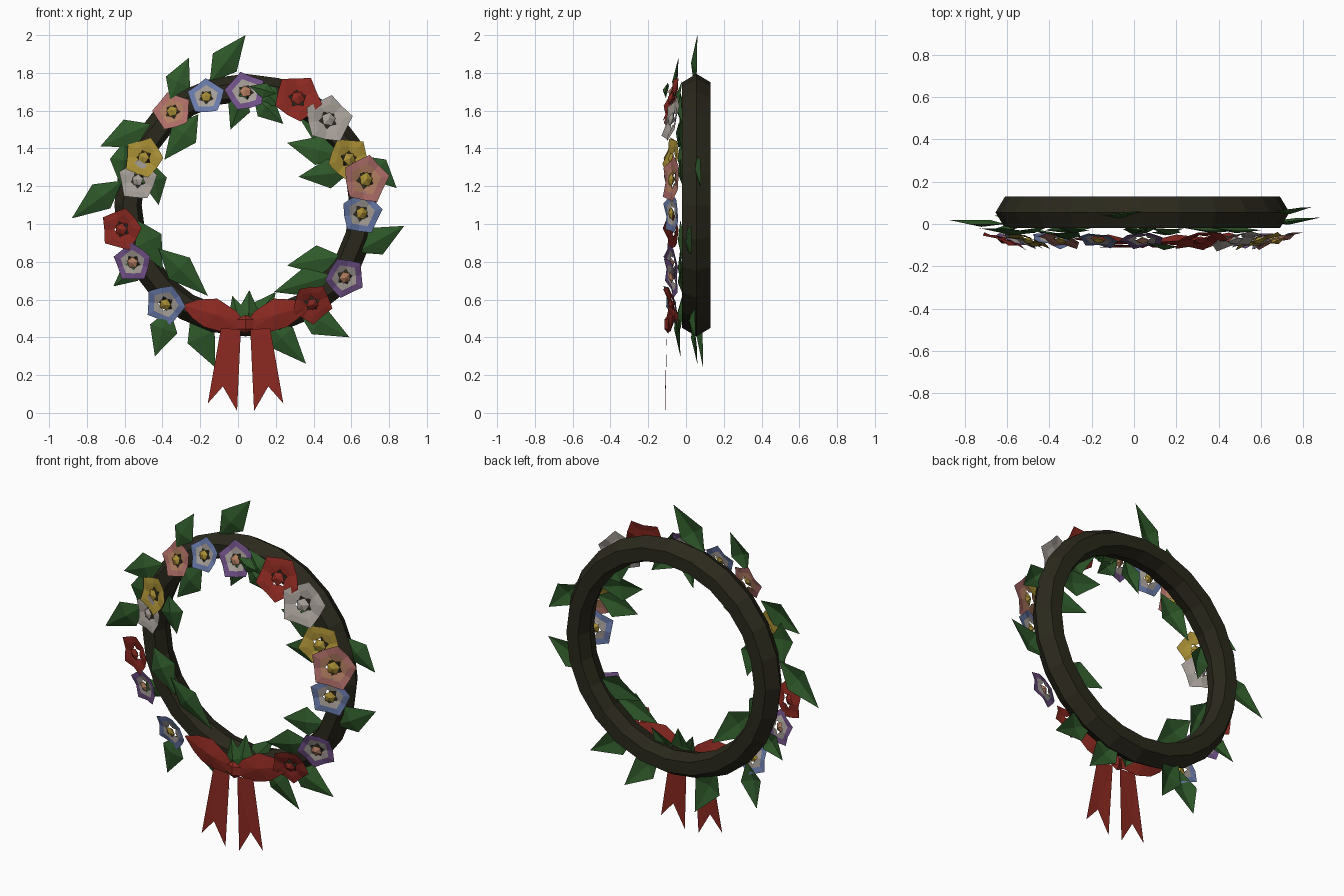
import bpy, math
from math import sin, cos, radians, pi
from mathutils import Vector, Matrix

cube = bpy.data.objects.get("Cube")
if cube:
    bpy.data.objects.remove(cube)

CENTRE = Vector((0.04, 0, 1.1))


def make_material(name, rgb):
    mat = bpy.data.materials.new(name)
    mat.use_nodes = True
    mat.diffuse_color = (*rgb, 1)
    for node in mat.node_tree.nodes:
        if node.type == 'BSDF_PRINCIPLED':
            node.inputs["Base Color"].default_value = (*rgb, 1)
            node.inputs["Roughness"].default_value = 0.9
    return mat


PALETTE = {
    "bark": (.024, .022, .012), "green": (.028, .1, .023), "red": (.26, .022, .015),
    "white": (.39, .35, .32), "yellow": (.39, .27, .035), "pink": (.43, .155, .14),
    "blue": (.14, .195, .4), "purple": (.16, .08, .24), "peach": (.45, .21, .12),
}
MATS = {name: make_material(name, rgb) for name, rgb in PALETTE.items()}


def build(name, verts, faces, colours, indices=None):
    """Make a flat-shaded object; indices gives a colour slot per face."""
    mesh = bpy.data.meshes.new(name)
    mesh.from_pydata(verts, [], faces)
    for colour in colours:
        mesh.materials.append(MATS[colour])
    for poly, slot in zip(mesh.polygons, indices or []):
        poly.material_index = slot
    mesh.update()
    obj = bpy.data.objects.new(name, mesh)
    bpy.context.collection.objects.link(obj)
    return obj


# Twig hoop: a six-sided section (radius, depth) swept round the centre
SECTION = [(.695, .055), (.65, .13), (.575, .13), (.55, .055), (.575, -.02), (.65, -.02)]
STEPS, SIDES = 24, len(SECTION)
verts, faces = [], []
for step in range(STEPS):
    a = 2 * pi * step / STEPS
    for s, (r, y) in enumerate(SECTION):
        verts.append(CENTRE + Vector((r * cos(a), y, r * sin(a))))
        here, after = step * SIDES, (step + 1) % STEPS * SIDES
        t = (s + 1) % SIDES
        faces.append((here + s, here + t, after + t, after + s))
build("hoop", verts, faces, ["bark"])


# Leaves: folded kites from a base point to a tip
def leaf(number, bx, bz, tx, tz, y):
    base, tip = Vector((bx, y - .01, bz)), Vector((tx, y + .01, tz))
    along = tip - base
    side = along.cross(Vector((0, 1, 0))).normalized()
    twist = Matrix.Rotation(.12 * (-1) ** number, 3, along)
    side = twist @ side * min(.08, along.length * .29)
    ridge = twist @ Vector((0, -.022, 0))
    middle = base + along * .42
    verts = [base, middle + side, tip, middle - side, middle + ridge]
    build("leaf_%d" % number, verts,
          [(0, 4, 1), (1, 4, 2), (2, 4, 3), (3, 4, 0)], ["green"])


LEAVES = [
    (-.15, 1.75, .04, 2, .05), (-.36, 1.66, -.26, 1.88, -.05),
    (-.46, 1.53, -.73, 1.41, -.03), (-.61, 1.23, -.88, 1.03, .01),
    (-.21, 1.58, -.39, 1.34, -.02), (-.46, 1.33, -.42, 1.1, .02),
    (.04, 1.7, -.04, 1.5, -.02), (.08, 1.68, .24, 1.53, -.03),
    (.55, 1.36, .26, 1.43, .02), (.6, 1.28, .32, 1.25, -.02),
    (.53, 1.44, .32, 1.57, .05), (.66, 1.36, .84, 1.19, .07),
    (.62, .85, .88, .99, .02), (.5, .73, .19, .64, -.02),
    (.55, .83, .26, .78, .04), (.31, .55, .59, .4, .04),
    (.14, .5, .36, .26, .05), (-.25, .52, -.12, .24, .08),
    (-.36, .55, -.44, .3, -.04), (-.5, .8, -.66, .67, .03),
    (-.42, .87, -.16, .62, -.02), (-.53, 1.02, -.4, .76, -.02),
    (.05, .44, .06, .65, -.02), (.06, .46, .2, .64, .03),
    (.2, 1.69, .06, 1.73, -.1), (-.6, 1.44, -.62, 1.2, -.02),
    (.22, 1.62, .08, 1.76, -.03), (.03, .42, -.03, .62, -.03),
]
for number, values in enumerate(LEAVES):
    leaf(number, *values)


# Flowers: five petals around a star-shaped gap, with a pointed centre
def flower(number, colours, angle, distance, radius, roll):
    a = radians(angle)
    radial = Vector((cos(a), 0, sin(a)))
    normal = (Vector((0, -1, 0)) + radial * .36).normalized()
    right = normal.cross(Vector((0, 0, 1))).normalized() * -1
    up = normal.cross(right)
    origin = CENTRE + radial * distance + Vector((0, -.075, 0))

    def place(t, r, h):
        return origin + (right * cos(t) + up * sin(t)) * r * radius + normal * h * radius

    verts, faces, slots = [], [], []
    rings = [((.25, -.05), (.38, -.07)), ((.66, .02), (.55, -.01)), ((1.02, .08), (.84, -.03))]
    for tip, dent in rings:
        for k in range(10):
            r, h = dent if k % 2 else tip
            verts.append(place(radians(roll) + k * pi / 5, r, h))
    for ring in range(2):
        for k in range(10):
            n = (k + 1) % 10
            lo, hi = ring * 10, ring * 10 + 10
            faces.append((lo + k, lo + n, hi + n, hi + k))
            slots.append(1 - ring)
    first = len(verts)
    for k in range(5):
        verts.append(place(radians(roll) + k * pi * .4, .3, .04))
    verts += [place(0, 0, .17), place(0, 0, -.14)]
    for k in range(5):
        n = first + (k + 1) % 5
        faces += [(first + k, n, first + 5), (n, first + k, first + 6)]
        slots += [2, 2]
    build("flower_%d" % number, verts, faces, colours, slots)


# Petal edge, petal base and centre colours
KINDS = {
    "pink": ("pink", "peach", "yellow"), "blue": ("blue", "white", "yellow"),
    "purple": ("purple", "white", "peach"), "red": ("red",) * 3,
    "white": ("white",) * 3, "yellow": ("yellow",) * 3,
}
FLOWERS = [
    ("pink", 128, .63, .105, 35), ("blue", 110, .61, .1, 21),
    ("purple", 90, .6, .11, 32), ("red", 64, .63, .13, 56),
    ("white", 46, .63, .13, 7), ("yellow", 24, .6, .12, 49),
    ("pink", 12, .65, .13, 8), ("blue", -4, .615, .115, 10),
    ("purple", -36, .65, .11, 44), ("red", -56, .63, .11, 60),
    ("blue", 231, .675, .11, 66), ("purple", 207, .67, .105, 18),
    ("red", 191, .67, .115, 3), ("white", 167, .585, .11, 13),
    ("yellow", 155, .595, .11, 70),
]
for number, (kind, *values) in enumerate(FLOWERS):
    flower(number, KINDS[kind], *values)

# Bow: mirrored loops and notched tails around a knot
LOOP = [(0, .48), (.05, .54), (.15, .605), (.25, .6), (.34, .57),
        (.28, .5), (.22, .455), (.13, .43), (.03, .44)]
TAIL = [(.025, .44), (.045, .01), (.12, .14), (.2, .05), (.13, .45)]
for side, label in ((1, "left"), (-1, "right")):
    def spot(x, y, z):
        return (CENTRE.x + side * x, y, z)

    verts = [spot(x, -.09 + x * .06, z) for x, z in LOOP]
    verts += [spot(.16, -.1, .52), spot(.16, -.05, .52)]
    count = len(LOOP)
    faces = []
    for k in range(count):
        n = (k + 1) % count
        faces += [(k, n, count), (n, k, count + 1)]
    build("bow_loop_" + label, verts, faces, ["red"])
    verts = [spot(x, -.1 - .01 * (z < .3), z) for x, z in TAIL]
    build("bow_tail_" + label, verts, [(0, 1, 2), (0, 2, 4), (2, 3, 4)], ["red"])

bpy.ops.mesh.primitive_uv_sphere_add(
    segments=4, ring_count=2, radius=.05, location=(CENTRE.x, -.095, .47))
knot = bpy.context.object
knot.name = "bow_knot"
knot.scale.y = .45
knot.data.materials.append(MATS["red"])
